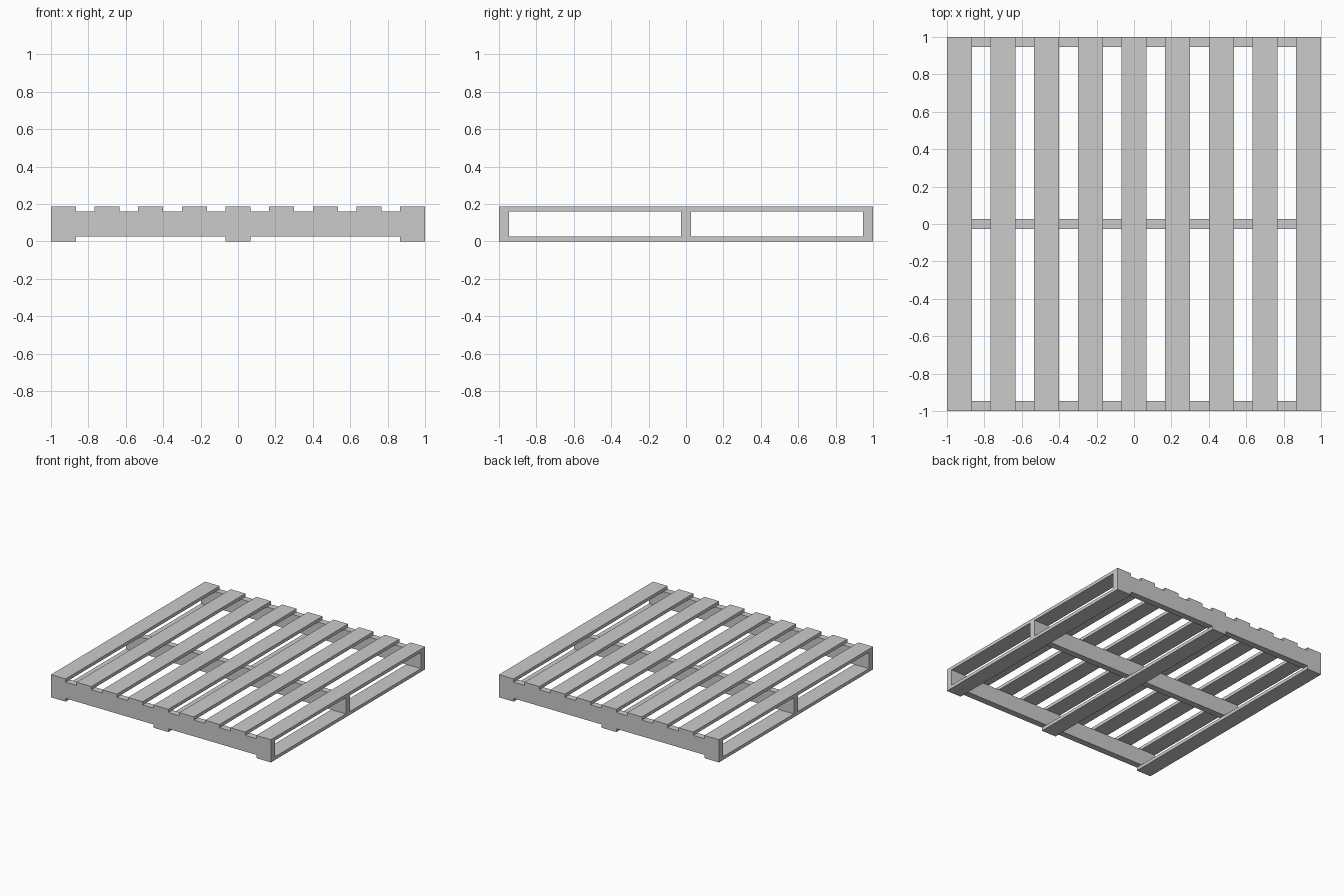
import bpy, bmesh
from mathutils import Matrix

if "Cube" in bpy.data.objects:
    bpy.data.objects.remove(bpy.data.objects["Cube"])

SLAT_W, SLAT_T = 0.1333, 0.0267
BEAM_W, BEAM_H = 0.0533, 0.1333


def board(name, size, centre):
    bm = bmesh.new()
    bmesh.ops.create_cube(bm, size=1, matrix=Matrix.Diagonal((*size, 1)))
    mesh = bpy.data.meshes.new(name)
    bm.to_mesh(mesh)
    bm.free()
    obj = bpy.data.objects.new(name, mesh)
    obj.location = centre
    bpy.context.collection.objects.link(obj)


def row(name, count, size, axis, z):
    # Evenly spaced boards, the outer ones flush with the pallet edges
    reach = 1 - size[axis] / 2
    for i in range(count):
        centre = [0, 0, z]
        centre[axis] = -reach + 2 * reach * i / (count - 1)
        board(f"{name}_{i + 1}", size, centre)


# Bottom slats, front-to-back
row("bottom_slat", 3, (SLAT_W, 2, SLAT_T), 0, SLAT_T / 2)
# Upright beams, left-to-right
row("beam", 3, (2, BEAM_W, BEAM_H), 1, SLAT_T + BEAM_H / 2)
# Top deck slats, front-to-back
row("top_slat", 9, (SLAT_W, 2, SLAT_T), 0, SLAT_T * 1.5 + BEAM_H)
